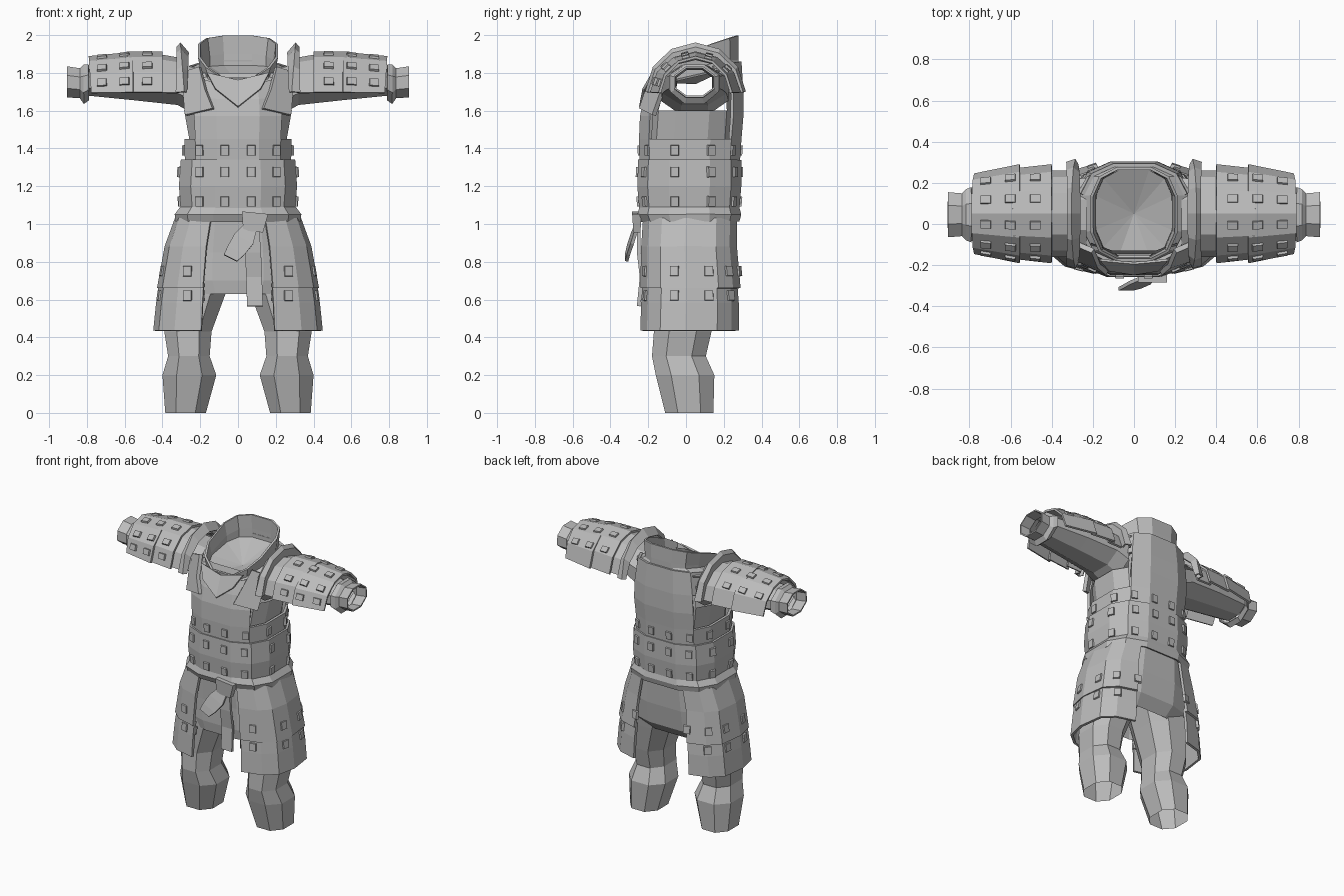
import bpy, math
from mathutils import Vector, Matrix
from mathutils.bvhtree import BVHTree

if "Cube" in bpy.data.objects:
    bpy.data.objects.remove(bpy.data.objects["Cube"])

GREY = bpy.data.materials.new("plain_grey")
GREY.use_nodes = True
GREY.diffuse_color = (0.5, 0.5, 0.5, 1)
GREY.node_tree.nodes["Principled BSDF"].inputs["Base Color"].default_value = (0.5, 0.5, 0.5, 1)


def make(name, verts, faces, thick=0, mirror=False):
    me = bpy.data.meshes.new(name)
    me.from_pydata([tuple(v) for v in verts], [], faces)
    me.materials.append(GREY)
    ob = bpy.data.objects.new(name, me)
    bpy.context.collection.objects.link(ob)
    if thick:
        m = ob.modifiers.new("thickness", 'SOLIDIFY')
        m.thickness, m.offset = thick, 0
    if mirror:
        ob.modifiers.new("mirror", 'MIRROR')
    return BVHTree.FromPolygons([Vector(v) for v in verts], faces)


def loft(name, rings, closed=True, keep=None, cap=False, **kw):
    """Skin a list of equal point rows; keep() can drop faces by their centre."""
    n = len(rings[0])
    verts = [Vector(p) for r in rings for p in r]
    faces = []
    for i in range(len(rings) - 1):
        for j in range(n if closed else n - 1):
            k = (j + 1) % n
            f = (i * n + j, i * n + k, (i + 1) * n + k, (i + 1) * n + j)
            if not keep or keep(sum((verts[v] for v in f), Vector()) / 4):
                faces.append(f)
    if cap:
        faces += [tuple(range(n)), tuple(range(len(verts) - n, len(verts)))]
    return make(name, verts, faces, **kw)


def power(v, e):
    return math.copysign(abs(v) ** e, v)


def level(z, a, yf, yb, n=12, start=0, end=360, e=0.7, tilt=0, xc=0):
    """Rounded-box outline at height z; tilt lifts the back edge."""
    whole = end - start == 360
    fit = math.cos(math.pi / n) ** e if whole else 1
    pts = []
    for i in range(n if whole else n + 1):
        t = math.radians(start + (end - start) * (i + (0.5 if whole else 0)) / n)
        s = power(math.sin(t), e) / fit
        y = (yf + yb) / 2 + s * (yb - yf) / 2
        rise = tilt * max(0, (s + 1) / 2) ** 0.6
        pts.append((xc + a * power(math.cos(t), e) / fit, y, z + rise))
    return pts


def box(name, centre, size, turn, taper):
    rot = Matrix.Rotation(turn, 3, 'Y')
    rings = []
    for h, k in ((-0.5, taper), (0.5, 1)):
        rings.append([Vector(centre) + rot @ Vector((x * size[0] * k, y * size[1] * k, h * size[2]))
                      for x, y in ((-.5, -.5), (.5, -.5), (.5, .5), (-.5, .5))])
    loft(name, rings, cap=True)


def studs(name, surface, shots, up, w=0.046, h=0.058):
    """Raised rectangular studs where rays (origin, direction) meet a surface."""
    verts, faces = [], []
    for origin, way in shots:
        hit, nor, _, _ = surface.ray_cast(Vector(origin), Vector(way).normalized())
        if hit is None:
            continue
        if nor.dot(Vector(way)) > 0:
            nor = -nor
        u = (Vector(up) - nor * nor.dot(Vector(up))).normalized()
        r = u.cross(nor)
        b = len(verts)
        for d, k in ((0, 1), (0.018, 0.88)):
            for x, y in ((-1, -1), (1, -1), (1, 1), (-1, 1)):
                verts.append(hit + nor * d + r * x * k * w / 2 + u * y * k * h / 2)
        faces.append((b + 4, b + 5, b + 6, b + 7))
        faces += [(b + j, b + (j + 1) % 4, b + 4 + (j + 1) % 4, b + 4 + j) for j in range(4)]
    make(name, verts, faces, mirror=True)


def around(z, fronts, sides, backs):
    return ([((x, -2, z), (0, 1, 0)) for x in fronts] + [((2, y, z), (-1, 0, 0)) for y in sides]
            + [((x, 2, z), (0, -1, 0)) for x in backs])


# Torso: undershirt with arm openings, and a breastplate cut away at the sides
loft("undershirt", [level(1.3, .25, -.2, .24), level(1.45, .258, -.2, .25),
                    level(1.6, .285, -.19, .26), level(1.8, .26, -.13, .25)],
     keep=lambda c: not (c.z > 1.6 and abs(c.x) > .18 and -.1 < c.y < .2))
chest = loft("breastplate", [level(1.3, .272, -.235, .275), level(1.45, .275, -.24, .285),
                             level(1.57, .285, -.235, .295), level(1.66, .275, -.215, .295, tilt=.04),
                             level(1.74, .25, -.185, .285, tilt=.12)],
             keep=lambda c: c.z < 1.45 or abs(c.x) < .24, thick=.018)
loft("shoulder_yoke", [level(1.70, .28, -.18, .275, tilt=.13), level(1.74, .2, -.16, .27, tilt=.13)], thick=.012)

# Standing collar, low at the front, with a sunken floor and a pointed neck guard
loft("collar", [level(1.70, .19, -.165, .272, tilt=.14), level(1.73, .192, -.168, .272, tilt=.17),
                level(1.775, .205, -.175, .27, tilt=.222)], thick=.014)
floor = level(1.75, .185, -.155, .262, tilt=.09)
make("collar_floor", floor + [(0, .05, 1.74)], [(i, (i + 1) % 12, 12) for i in range(12)])
make("neck_guard", [(0, -.243, 1.62), (.12, -.225, 1.715), (.165, -.175, 1.8), (0, -.19, 1.76)],
     [(0, 1, 2, 3)], thick=.012, mirror=True)

# Chest straps
make("chest_straps", [(.13, -.238, 1.61), (.275, -.17, 1.575), (.295, -.09, 1.8), (.2, -.13, 1.83),
                      (.17, -.205, 1.71)], [(0, 1, 2, 3, 4)], thick=.025, mirror=True)

# Waist band and belt
waist = loft("waist_band", [level(1.085, .295, -.24, .275), level(1.2, .305, -.25, .285),
                            level(1.34, .295, -.245, .285)], thick=.016)
front_back = (.07, .2)
studs("waist_studs", waist, around(1.275, front_back, (-.06, .13), front_back)
      + around(1.12, front_back, (-.06, .13), front_back), (0, 0, 1))
studs("chest_studs", chest, around(1.39, front_back, (-.06, .13), front_back), (0, 0, 1))
loft("belt", [level(1.015, .322, -.232, .275), level(1.05, .328, -.25, .285),
              level(1.085, .3, -.24, .275)], thick=.016)

# Belt knot with a curled tail and a hanging tail
box("belt_knot", (.085, -.26, 1.01), (.14, .05, .1), .1, .75)
loft("curled_tail", [[(x - w, y, z + w * .5), (x + w, y, z - w * .5)] for x, y, z, w in
                     ((.07, -.26, .99, .03), (.03, -.285, .92, .05), (-.01, -.305, .86, .045), (-.04, -.315, .82, .035))],
     closed=False, thick=.018)
loft("hanging_tail", [[(x - .042, y, z), (x + .042, y, z)] for x, y, z in
                      ((.07, -.25, .98), (.08, -.25, .85), (.085, -.235, .72), (.09, -.25, .565))],
     closed=False, thick=.02)

# Hip cloth and thigh plates in two tiers
loft("hip_cloth", [level(1.05, .3, -.215, .26), level(.85, .335, -.205, .25),
                   level(.7, .34, -.205, .23), level(.63, .3, -.195, .17)])
arc = dict(n=6, start=-74, end=71, e=.64)
upper = loft("upper_thigh_plates", [level(1.03, .325, -.225, .27, **arc), level(.88, .38, -.235, .27, **arc),
                                    level(.66, .42, -.24, .29, **arc)], closed=False, thick=.018, mirror=True)
lower = loft("lower_thigh_plates", [level(.685, .41, -.228, .272, **arc), level(.58, .425, -.235, .28, **arc),
                                    level(.435, .44, -.24, .28, **arc)], closed=False, thick=.018, mirror=True)
studs("upper_thigh_studs", upper, around(.75, (.265,), (-.06, .12), (.2, .33)), (0, 0, 1), w=.05)
studs("lower_thigh_studs", lower, around(.62, (.265,), (-.06, .12), (.2, .33)), (0, 0, 1), w=.05)

# Trouser legs: height, inner x, outer x, front y, back y
loft("trouser_legs", [level(z, (xo - xi) / 2, yf, yb, n=8, e=.85, xc=(xi + xo) / 2) for z, xi, xo, yf, yb in
                      ((.8, .0, .3, -.18, .2), (.62, .07, .37, -.18, .17), (.43, .14, .39, -.17, .135),
                       (.3, .15, .37, -.18, .105), (.2, .115, .4, -.16, .15), (0, .17, .385, -.11, .145))],
     mirror=True)


# Sleeves and cuffs run along x
def hoop(x, ry, zlo, zhi, n=8, yc=.045):
    mid, rz = (zlo + zhi) / 2, (zhi - zlo) / 2
    angles = [2 * math.pi * (i + .5) / n for i in range(n)]
    k = 1 / math.cos(math.pi / n)
    return [(x, yc + ry * k * math.cos(a), mid + rz * k * math.sin(a)) for a in angles]


loft("sleeves", [hoop(.23, .18, 1.58, 1.83), hoop(.32, .17, 1.63, 1.84), hoop(.55, .15, 1.655, 1.84),
                 hoop(.8, .12, 1.68, 1.82)], mirror=True)
loft("cuffs", [hoop(.79, .13, 1.66, 1.84), hoop(.815, .12, 1.64, 1.84), hoop(.835, .1, 1.67, 1.82),
               hoop(.905, .105, 1.675, 1.83)], thick=.01, mirror=True)


# Arm plates: arched shells overlapping along each sleeve
def arch(x, ry, rz, lo=4, hi=176, n=6, zc=1.68, lean=0, yc=.05):
    rows = []
    for i in range(n + 1):
        a = math.radians(lo + (hi - lo) * i / n)
        rows.append((x + lean * math.sin(a), yc + ry * math.cos(a), zc + rz * math.sin(a)))
    return rows


for label, x0, x1, r0, r1 in (("inner", .32, .43, .205, .205), ("middle", .4, .575, .235, .215),
                              ("outer", .555, .775, .235, .19)):
    plate = loft(label + "_arm_plates", [arch(x0, r0, r0 - .01), arch(x1, r1, r1 + .012, lean=.015)],
                 closed=False, thick=.014, mirror=True)
    if label == "inner":
        continue
    shots = [((x, .05 + math.cos(a), 1.69 + math.sin(a)), (0, -math.cos(a), -math.sin(a)))
             for x in ((.48,) if label == "middle" else (.6, .72))
             for a in map(math.radians, (38, 70, 105, 138, 163))]
    studs(label + "_arm_studs", plate, shots, (1, 0, 0), w=.043, h=.055)

# Curved guards standing at the shoulders
loft("shoulder_guards", [arch(.275, .235, .225, lean=-.01), arch(.285, .262, .275, lean=.02),
                         arch(.325, .25, .255, lean=-.005), arch(.315, .215, .19)],
     closed=False, thick=.012, mirror=True)
